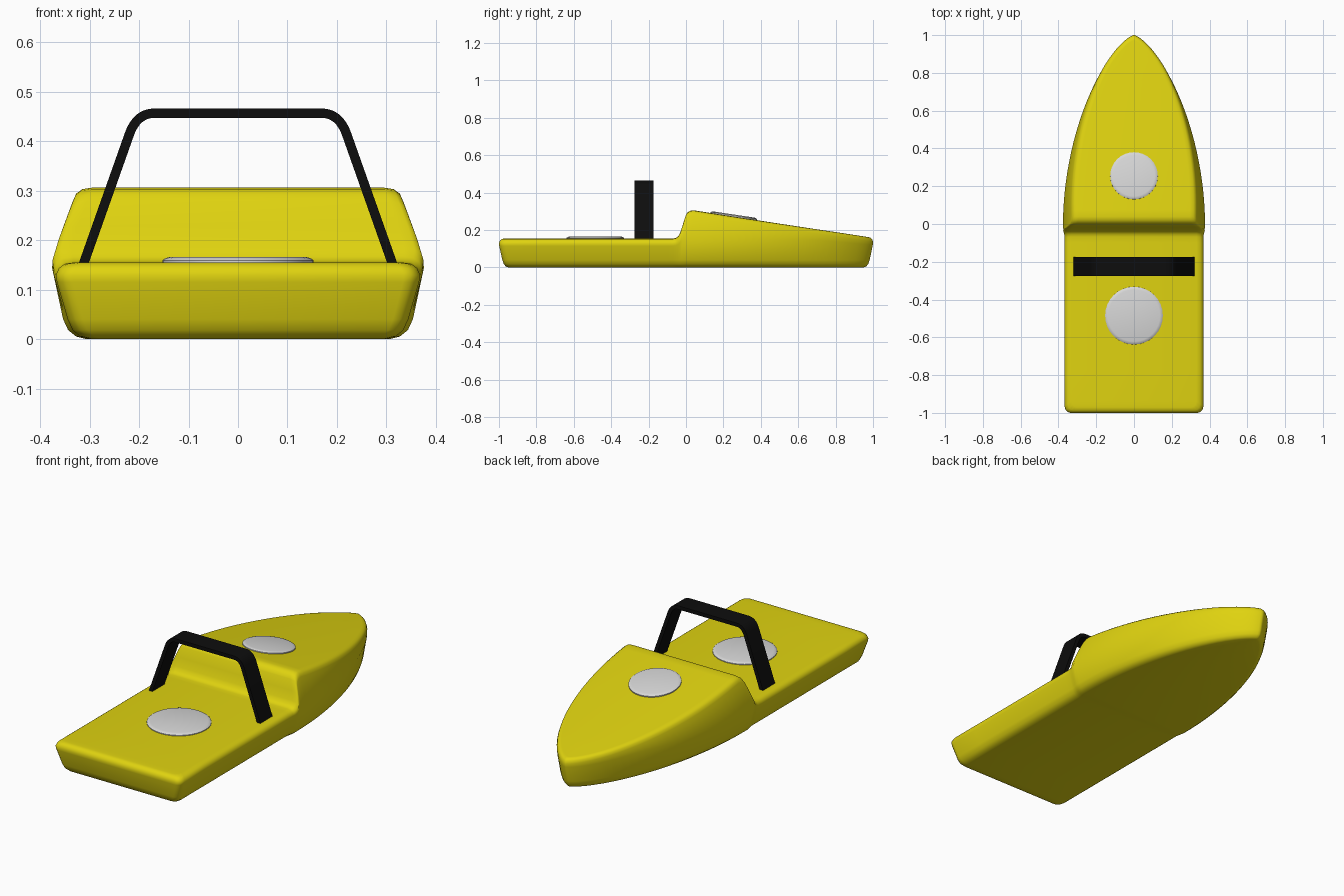
import bpy, bmesh, math
from mathutils import Vector, Matrix

if "Cube" in bpy.data.objects:
    bpy.data.objects.remove(bpy.data.objects["Cube"])


def material(name, rgb):
    m = bpy.data.materials.new(name)
    m.diffuse_color = (*rgb, 1)
    m.use_nodes = True
    m.node_tree.nodes["Principled BSDF"].inputs["Base Color"].default_value = m.diffuse_color
    return m


YELLOW = material("yellow", (0.74, 0.65, 0.005))
GREY = material("light grey", (0.68, 0.68, 0.68))
BLACK = material("black", (0.004, 0.004, 0.004))


def finish(bm, name, mat, angle=40):
    bmesh.ops.recalc_face_normals(bm, faces=bm.faces)
    me = bpy.data.meshes.new(name)
    bm.to_mesh(me)
    bm.free()
    me.materials.append(mat)
    ob = bpy.data.objects.new(name, me)
    bpy.context.collection.objects.link(ob)
    bpy.ops.object.select_all(action='DESELECT')
    ob.select_set(True)
    bpy.context.view_layer.objects.active = ob
    bpy.ops.object.shade_smooth_by_angle(angle=math.radians(angle))
    return ob


# Deck height along the length: low stern deck, step, sloping foredeck
DECK = [(-1, .155), (-.07, .155), (-.055, .158), (-.043, .167), (-.032, .185),
        (-.002, .278), (.007, .293), (.022, .303), (.042, .306), (1, .163)]


def deck(y):
    for (a, za), (b, zb) in zip(DECK, DECK[1:]):
        if y <= b:
            return za + (zb - za) * (y - a) / (b - a)
    return DECK[-1][1]


def half_width(y):
    if y < -.06:
        return .368
    if y < 0:
        return .368 + .01 * min(1, (y + .06) / .04)
    return .378 * (1 - y ** 1.9) ** .7


def section(y):
    """(inset, height) points up the hull side at station y"""
    t = deck(y)
    h = t - .155
    lean = .36 * max(0, t - .03 - .155)
    return [(.07, 0), (.05, .005), (.034, .018), (.024, .04),
            (.002, .115 + .03 * min(1, max(0, h) / .05)),
            (lean, t - .026), (lean + .006, t - .012),
            (lean + .018, t - .003), (lean + .038, t)]


# Hull: paired left and right side profiles lofted from stern to bow
stations = [(-1, .335), (-.996, .35), (-.985, .362), (-.965, .368)]
ys = [-.8, -.6, -.4, -.2, -.1] + [d[0] for d in DECK[1:-1]] + [-.018, .0]
ys += [.08 + .04 * i for i in range(22)] + [.945, .965, .98, .99, .996]
stations += [(y, half_width(y)) for y in sorted(ys)] + [(1, .004)]
bm = bmesh.new()
rows = []
for y, w in stations:
    pts = [(w * (1 - i / .37), y * (1 - .75 * i), z) for i, z in section(y)]
    rows.append([[bm.verts.new((s * x, yy, z)) for x, yy, z in pts] for s in (-1, 1)])
for a, b in zip(rows, rows[1:]):
    for s in (0, 1):
        for k in range(len(a[0]) - 1):
            bm.faces.new((a[s][k], a[s][k + 1], b[s][k + 1], b[s][k]))
    for k in (0, -1):  # bottom and deck
        bm.faces.new((a[0][k], a[1][k], b[1][k], b[0][k]))
for r in (rows[0], rows[-1]):  # transom and stem
    for k in range(len(r[0]) - 1):
        bm.faces.new((r[0][k], r[1][k], r[1][k + 1], r[0][k + 1]))
finish(bm, "hull", YELLOW, 50)


# Round hatches: low discs with a chamfered rim
def hatch(name, y, z, r, tilt, height):
    bm = bmesh.new()
    rings = []
    for rad, h in ((r, -.01), (r, height * .35), (r - .006, height * .75), (r - .016, height)):
        rings.append([bm.verts.new((rad * math.cos(a), rad * math.sin(a), h))
                      for a in (2 * math.pi * i / 32 for i in range(32))])
    for a, b in zip(rings, rings[1:]):
        for i in range(32):
            j = (i + 1) % 32
            bm.faces.new((a[i], a[j], b[j], b[i]))
    bm.faces.new(rings[-1])
    bm.faces.new(rings[0][::-1])
    bm.transform(Matrix.Translation((0, y, z)) @ Matrix.Rotation(tilt, 4, 'X'))
    finish(bm, name, GREY)


hatch("rear_hatch", -.485, .155, .153, 0, .011)
hatch("front_hatch", .255, deck(.255), .126, math.atan((.163 - .306) / .958), .009)


# Roll bar: flat strap bent over the deck
foot, apex = Vector((.314, .147)), Vector((.2045, .4565))
p0 = apex + (foot - apex).normalized() * .045
p2 = apex - Vector((.036, 0))
half = [foot] + [p0 * (1 - t) ** 2 + apex * 2 * t * (1 - t) + p2 * t * t
                 for t in (i / 8 for i in range(9))]
path = half + [Vector((-p.x, p.y)) for p in reversed(half)]
bm = bmesh.new()
loops = []
for i, p in enumerate(path):
    d = (path[min(i + 1, len(path) - 1)] - path[max(i - 1, 0)]).normalized()
    n = Vector((d.y, -d.x)) * .0095
    loops.append([bm.verts.new((p.x + s * n.x, y, p.y + s * n.y))
                  for s, y in ((1, -.275), (1, -.175), (-1, -.175), (-1, -.275))])
for a, b in zip(loops, loops[1:]):
    for i in range(4):
        j = (i + 1) % 4
        bm.faces.new((a[i], a[j], b[j], b[i]))
bm.faces.new(loops[0])
bm.faces.new(loops[-1])
finish(bm, "roll_bar", BLACK, 30)
